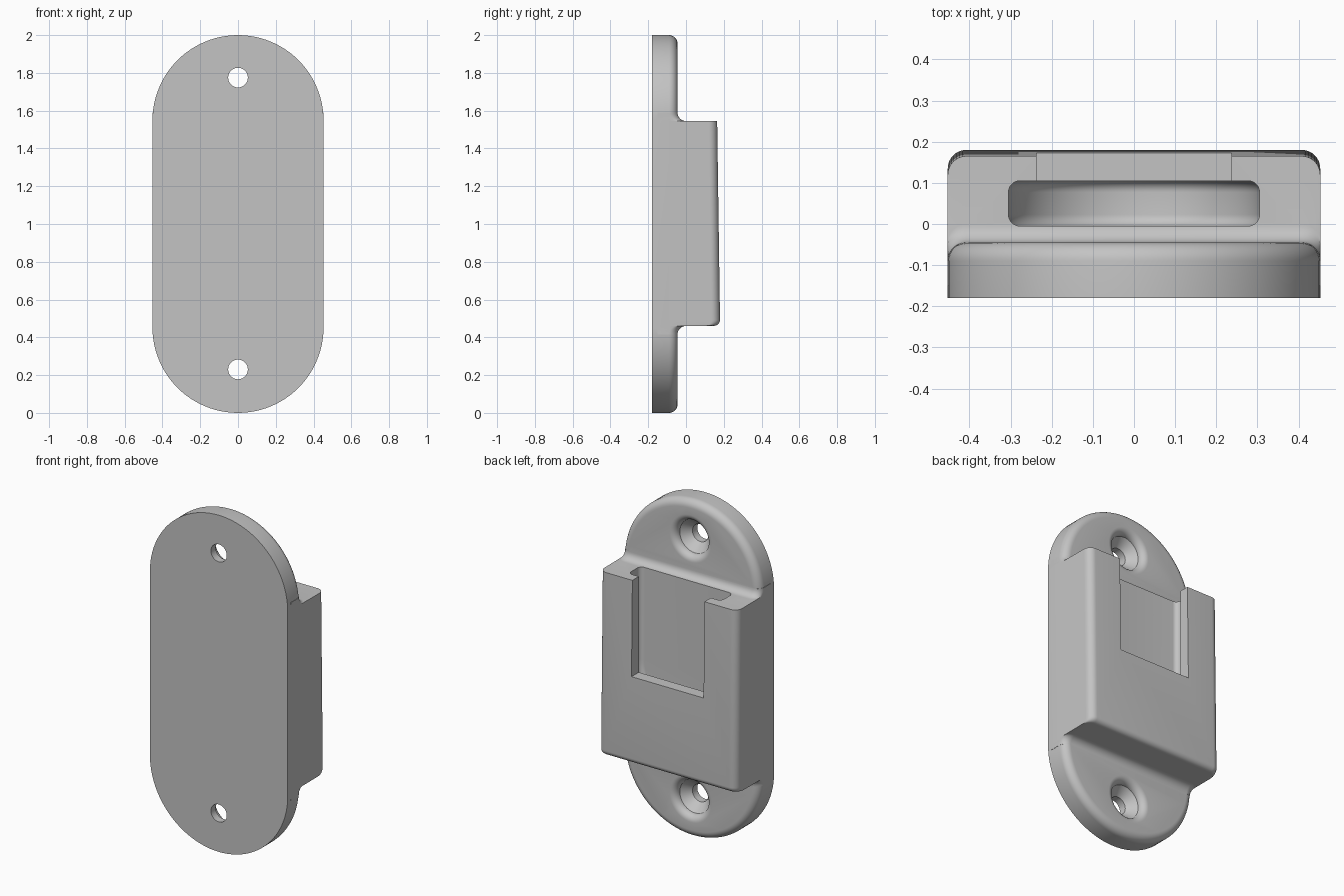
import bpy, bmesh
from math import sin, cos, pi

cube = bpy.data.objects.get("Cube")
if cube:
    bpy.data.objects.remove(cube, do_unlink=True)

HALF_W = 0.453      # half width of the plate
EDGE = 0.045        # edge and fillet radius
FRONT, PLATE_BACK = -0.18, -0.045
STEPS = 8

grey = bpy.data.materials.new("light grey")
grey.use_nodes = True
grey.diffuse_color = (0.55, 0.55, 0.55, 1)
grey.node_tree.nodes["Principled BSDF"].inputs["Base Color"].default_value = grey.diffuse_color


def loft(name, rings):
    """Closed solid through rings that share one point count."""
    bm = bmesh.new()
    loops = [[bm.verts.new(p) for p in ring] for ring in rings]
    n = len(loops[0])
    for a, b in zip(loops, loops[1:]):
        for i in range(n):
            j = (i + 1) % n
            bm.faces.new((a[i], a[j], b[j], b[i]))
    bm.faces.new(loops[0])
    bm.faces.new(loops[-1])
    bmesh.ops.recalc_face_normals(bm, faces=bm.faces)
    mesh = bpy.data.meshes.new(name)
    bm.to_mesh(mesh)
    bm.free()
    mesh.materials.append(grey)
    obj = bpy.data.objects.new(name, mesh)
    bpy.context.collection.objects.link(obj)
    return obj


def arc(cx, cy, r, start, end, steps=STEPS):
    angles = [start + (end - start) * i / steps for i in range(steps + 1)]
    return [(cx + r * cos(a), cy + r * sin(a)) for a in angles]


def combine(target, tool, operation):
    mod = target.modifiers.new("join", 'BOOLEAN')
    mod.object, mod.operation, mod.solver = tool, operation, 'EXACT'
    bpy.ops.object.select_all(action='DESELECT')
    bpy.context.view_layer.objects.active = target
    target.select_set(True)
    bpy.ops.object.modifier_apply(modifier=mod.name)
    bpy.data.objects.remove(tool, do_unlink=True)


# Backing plate: stadium outline with a rounded rear edge
def stadium(r, y):
    outline = arc(0, 2 - HALF_W, r, 0, pi, 48) + arc(0, HALF_W, r, pi, 2 * pi, 48)
    return [(x, y, z) for x, z in outline]


rim = arc(HALF_W - EDGE, PLATE_BACK - EDGE, EDGE, 0, pi / 2)
holder = loft("wall_holder", [stadium(HALF_W, FRONT)] + [stadium(r, y) for r, y in rim])

# Raised block: rounded section swept up a side profile with fillets at both ends
BOTTOM, TOP = 0.46, 1.545
LOW_BACK, TOP_BACK, LOW_R = 0.18, 0.165, 0.032


def section(y, z):
    w = HALF_W - 0.0004
    right = arc(w - EDGE, y - EDGE, EDGE, 0, pi / 2)
    left = arc(EDGE - w, y - EDGE, EDGE, pi / 2, pi)
    return [(px, py, z) for px, py in [(w, -0.15)] + right + left + [(-w, -0.15)]]


side = arc(PLATE_BACK + EDGE, BOTTOM - EDGE, EDGE, pi, pi / 2)
side += [(y, z + 0.001) for y, z in
         arc(LOW_BACK - LOW_R, BOTTOM + LOW_R, LOW_R, -pi / 2, 0)]
side += [(TOP_BACK, TOP - 0.001)]
side += arc(PLATE_BACK + EDGE, TOP + EDGE, EDGE, -pi / 2, -pi)
block = loft("block", [section(y, z) for y, z in side])
combine(holder, block, 'UNION')


# Pocket open at the top, with a round floor and softened edges
def pocket_ring(r, y):
    outline = [(r, 1.7)] + arc(0, 1.0, r, 0, -pi, 40) + [(-r, 1.7)]
    return [(x, y, z) for x, z in outline]


SOFT, POCKET_W = 0.028, 0.305
near = arc(POCKET_W - SOFT, -0.005 + SOFT, SOFT, -pi / 2, 0)
far = arc(POCKET_W - SOFT, 0.105 - SOFT, SOFT, 0, pi / 2)
pocket = loft("pocket_cutter", [pocket_ring(r, y) for r, y in near + far])
combine(holder, pocket, 'DIFFERENCE')

# Window through the rear wall of the pocket
window = loft("window_cutter", [[(x, y, z) for x, y in
              ((-0.237, 0.05), (0.237, 0.05), (0.237, 0.3), (-0.237, 0.3))]
              for z in (0.975, 1.75)])
combine(holder, window, 'DIFFERENCE')

# Countersunk screw holes with rounded rims
sink = [(0.052, -0.3), (0.052, -0.135), (0.1, -0.085)]
sink += arc(0.14, -0.085, 0.04, pi, pi / 2) + [(0.14, -0.03)]
for z0 in (0.23, 1.775):
    screw = loft("screw_cutter", [[(x, y, z) for x, z in arc(0, z0, r, 0, 2 * pi * 47 / 48, 47)]
                                  for r, y in sink])
    combine(holder, screw, 'DIFFERENCE')

bpy.ops.object.select_all(action='DESELECT')
holder.select_set(True)
bpy.context.view_layer.objects.active = holder
bpy.ops.object.shade_smooth_by_angle(angle=pi / 6)
